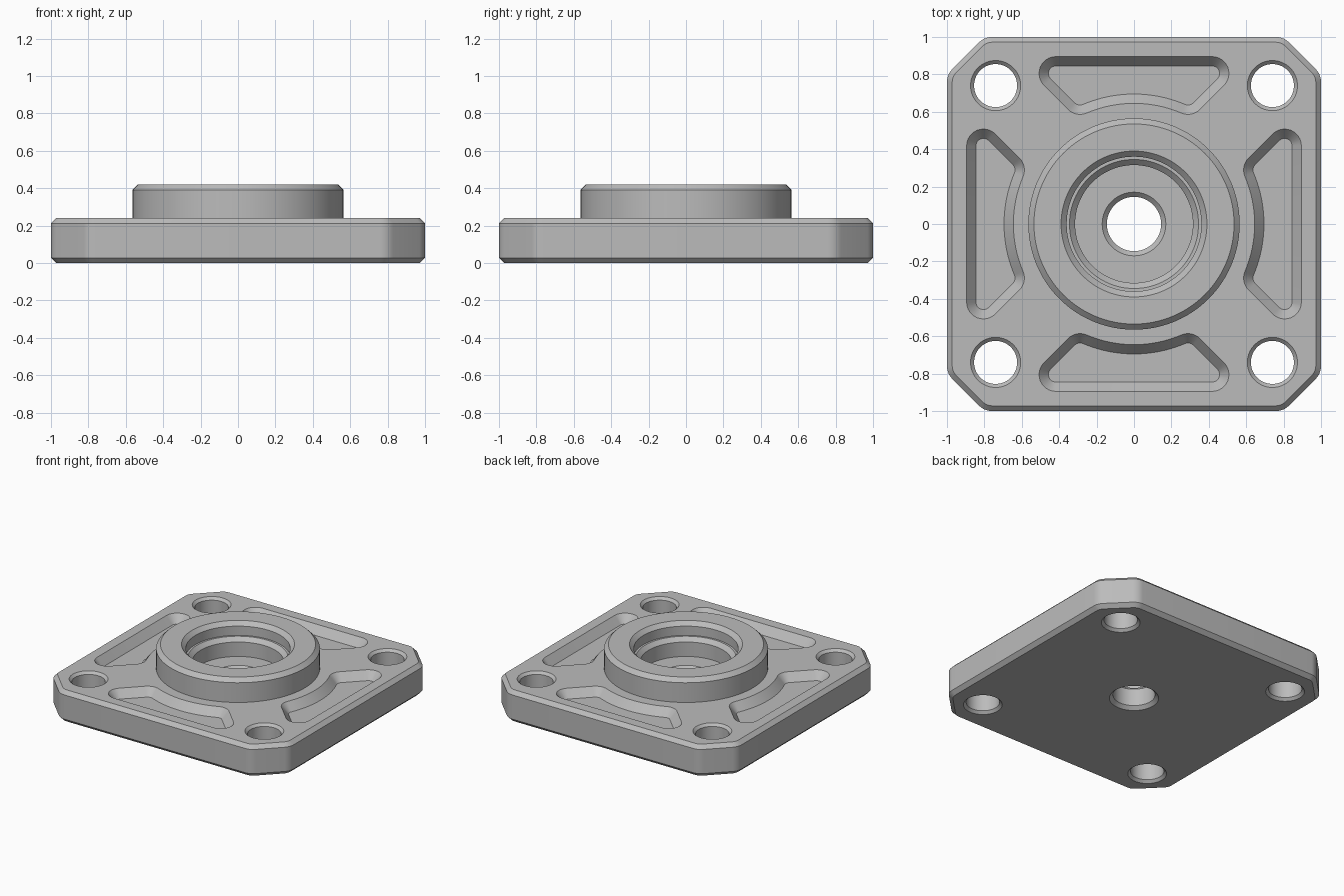
import bpy
import bmesh
from math import cos, sin, radians, degrees, atan2, sqrt, tan
from mathutils import Matrix

cube = bpy.data.objects.get("Cube")
if cube:
    bpy.data.objects.remove(cube, do_unlink=True)

steel = bpy.data.materials.new("grey_steel")
GREY = (0.5, 0.5, 0.5, 1)
steel.use_nodes = True
steel.diffuse_color = GREY
for node in steel.node_tree.nodes:
    if node.type == 'BSDF_PRINCIPLED':
        node.inputs["Base Color"].default_value = GREY


def arc(cx, cy, r, start, end, steps):
    """Points on an arc, angles in degrees."""
    angles = [radians(start + (end - start) * i / steps) for i in range(steps + 1)]
    return [(cx + r * cos(a), cy + r * sin(a)) for a in angles]


def circle(r, cx=0, cy=0, steps=96):
    return arc(cx, cy, r, 0, 360, steps)[:-1]


def loft(name, rings, turn=0):
    """Solid skinned through (outline, z) rings listed from bottom to top."""
    bm = bmesh.new()
    loops = [[bm.verts.new((x, y, z)) for x, y in pts] for pts, z in rings]
    for low, high in zip(loops, loops[1:]):
        n = len(low)
        for i in range(n):
            j = (i + 1) % n
            bm.faces.new((low[i], low[j], high[j], high[i]))
    bm.faces.new(loops[0][::-1])
    bm.faces.new(loops[-1])
    bm.transform(Matrix.Rotation(radians(turn), 4, 'Z'))
    bmesh.ops.recalc_face_normals(bm, faces=bm.faces)
    mesh = bpy.data.meshes.new(name)
    bm.to_mesh(mesh)
    bm.free()
    mesh.materials.append(steel)
    obj = bpy.data.objects.new(name, mesh)
    bpy.context.collection.objects.link(obj)
    return obj


def combine(body, tool, operation):
    """Apply a boolean and discard the tool."""
    tool.hide_render = True
    mod = body.modifiers.new(tool.name, 'BOOLEAN')
    mod.object, mod.operation, mod.solver = tool, operation, 'EXACT'
    bpy.context.view_layer.objects.active = body
    bpy.ops.object.modifier_apply(modifier=mod.name)
    bpy.data.objects.remove(tool, do_unlink=True)


def plate_outline(inset):
    """Square with clipped, softly rounded corners."""
    r, near = 0.1, 0.8 - 0.1 * tan(radians(22.5))
    pts = []
    for q in range(4):
        a = radians(90 * q)
        for cx, cy, start in ((1 - r, near, 0), (near, 1 - r, 45)):
            pts += arc(cx * cos(a) - cy * sin(a), cx * sin(a) + cy * cos(a),
                       r - inset, 90 * q + start, 90 * q + start + 45, 6)
    return pts


def pocket_outline(inset):
    """Rounded pocket: straight outer side, slanted ends, inner side around the boss."""
    r, outer, inner, slant = 0.09, 0.895, 0.645, 0.26
    # Fillet centres of the outer and inner corners
    oy = outer - r
    ox = oy - slant - r * sqrt(2)
    s = slant + r * sqrt(2)
    ix = (sqrt(2 * (inner + r) ** 2 - s * s) - s) / 2
    iy = ix + s
    tip = degrees(atan2(iy, ix))
    f = r - inset
    pts = arc(ox, oy, f, -45, 90, 12) + arc(-ox, oy, f, 90, 225, 12)
    pts += arc(-ix, iy, f, 225, 360 - tip, 8)
    pts += arc(0, 0, inner + inset, 180 - tip, tip, 20)[1:-1]
    return pts + arc(ix, iy, f, 180 + tip, 315, 8)


def turned(name, profile, cx=0, cy=0):
    return loft(name, [(circle(r, cx, cy), z) for r, z in profile])


# Base plate with bevelled rims
TOP = 0.24
flange = loft("flange_body", [(plate_outline(0.028), 0), (plate_outline(0), 0.028),
                              (plate_outline(0), TOP - 0.028), (plate_outline(0.028), TOP)])

# Raised round boss
boss = turned("boss", [(0.565, 0.1), (0.565, 0.39), (0.535, 0.42)])
combine(flange, boss, 'UNION')

# Stepped bearing bore and through hole
bore = turned("bore_cutter", [(0.18, -0.01), (0.145, 0.025), (0.145, 0.155), (0.17, 0.18),
                              (0.315, 0.18), (0.315, 0.29), (0.345, 0.32), (0.36, 0.32),
                              (0.36, 0.39), (0.4, 0.43)])
combine(flange, bore, 'DIFFERENCE')

# Countersunk bolt holes
for sx in (-1, 1):
    for sy in (-1, 1):
        hole = turned("bolt_hole_cutter", [(0.144, -0.01), (0.115, 0.019),
                                           (0.115, TOP - 0.019), (0.144, TOP + 0.01)],
                      0.74 * sx, 0.74 * sy)
        combine(flange, hole, 'DIFFERENCE')

# Lightening pockets with sloped walls
for turn in range(0, 360, 90):
    pocket = loft("pocket_cutter", [(pocket_outline(0.05), TOP - 0.06),
                                    (pocket_outline(-0.01), TOP + 0.012)], turn)
    combine(flange, pocket, 'DIFFERENCE')

# Smooth curved walls, crisp edges
bpy.ops.object.select_all(action='DESELECT')
flange.select_set(True)
bpy.context.view_layer.objects.active = flange
bpy.ops.object.shade_smooth_by_angle(angle=radians(25))
